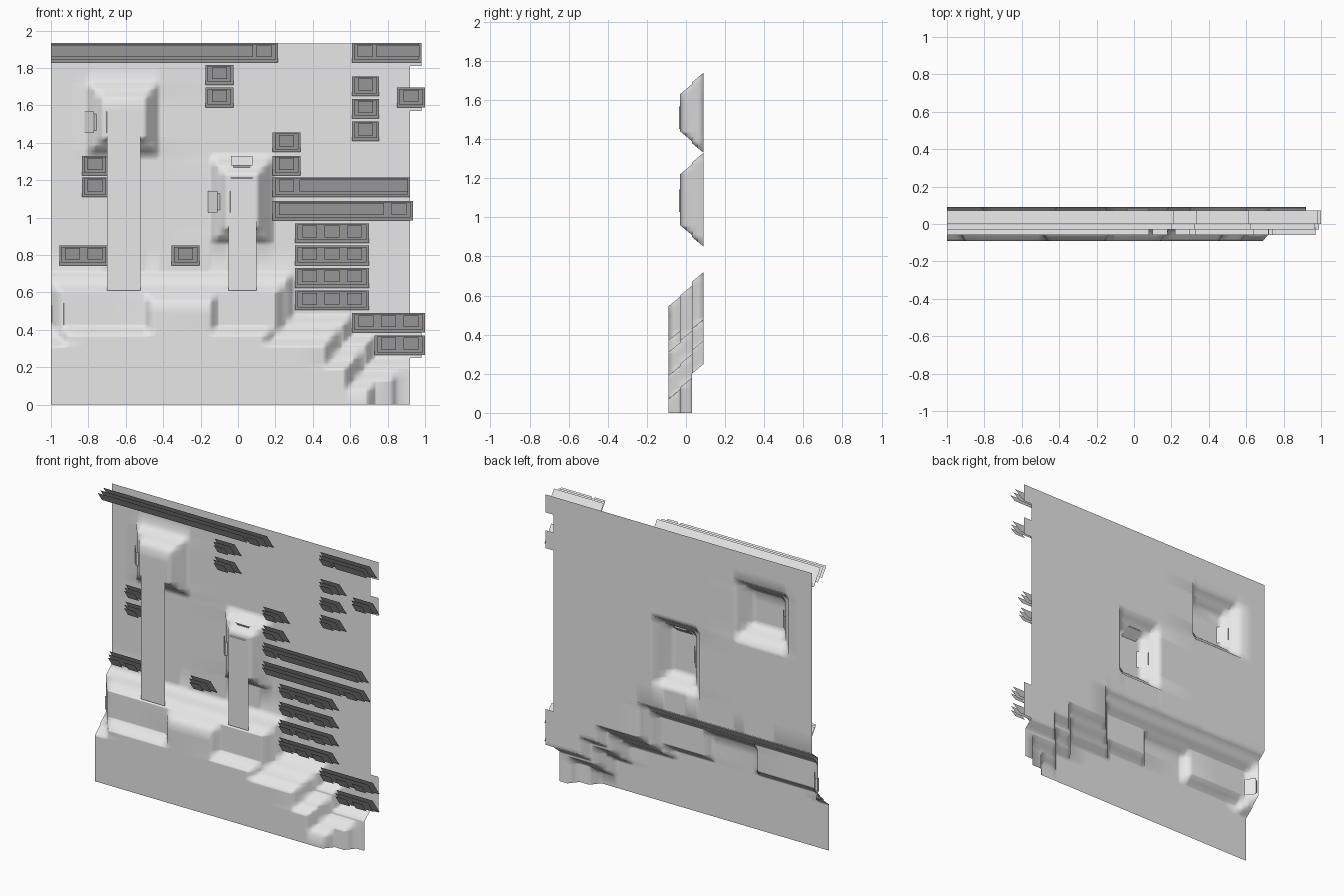
import bpy

cube = bpy.data.objects.get("Cube")
if cube:
    bpy.data.objects.remove(cube)

grey = bpy.data.materials.new("plain grey")
grey.use_nodes = True
grey.diffuse_color = (0.8, 0.8, 0.8, 1)
grey.node_tree.nodes["Principled BSDF"].inputs["Base Color"].default_value = (0.8, 0.8, 0.8, 1)


def make_object(name, verts, faces):
    mesh = bpy.data.meshes.new(name)
    mesh.from_pydata(verts, [], faces)
    mesh.materials.append(grey)
    mesh.update()
    obj = bpy.data.objects.new(name, mesh)
    bpy.context.collection.objects.link(obj)
    return obj


# Relief sheet: each layer is a union of boxes (x0, x1, z0, z1) with sloped rims
FAR = 9
BACK = 0.09
STEP = 0.06
RIM = 0.05


def corner(x1, z1, x0=-FAR):
    return (x0, x1, -FAR, z1)


layers = [
    [corner(.31, .72), corner(.61, .48), corner(.73, .37), corner(FAR, .25),
     (-.82, -.41, 1.33, 1.74), (-.16, .19, .85, 1.33)],
    [corner(.25, .65, -1), corner(.25, .42), corner(.55, .42), corner(.67, .30),
     corner(.86, .18), (-.76, -.46, 1.39, 1.68), (-.10, .14, .91, 1.27)],
    [corner(.19, .42, -.95), corner(.50, .36), corner(.62, .24), corner(.74, .12),
     corner(-.11, .595, -.51)],
]


def depth(x, z):
    y = BACK
    for boxes in layers:
        inside = max(min(x - a, b - x, z - c, d - z) for a, b, c, d in boxes)
        y -= STEP * min(max(inside / RIM, 0), 1)
    return y


tabs = [(.25, .49), (1.57, 1.69), (1.81, 1.93)]
EDGE = .92
xs = {-1, EDGE, .98}
zs = {0, 1.93}
for low, high in tabs:
    zs |= {low, high}
for boxes in layers:
    for a, b, c, d in boxes:
        for inset in (0, RIM / 2, RIM):
            xs |= {round(a + inset, 3), round(b - inset, 3)}
            zs |= {round(c + inset, 3), round(d - inset, 3)}
xs = sorted(x for x in xs if -1 <= x <= .98)
zs = sorted(z for z in zs if 0 <= z <= 1.93)

verts = [(x, depth(x, z), z) for z in zs for x in xs]
faces = []
cols = len(xs)
for j in range(len(zs) - 1):
    for i in range(cols - 1):
        mid_z = (zs[j] + zs[j + 1]) / 2
        if xs[i] >= EDGE and not any(lo < mid_z < hi for lo, hi in tabs):
            continue
        k = j * cols + i
        faces.append((k, k + 1, k + 1 + cols, k + cols))
sheet = make_object("stepped_wall", verts, faces)
bpy.context.view_layer.objects.active = sheet
sheet.select_set(True)
bpy.ops.object.shade_smooth()
sheet.select_set(False)
weighted = sheet.modifiers.new("flat plateaus", 'WEIGHTED_NORMAL')
weighted.weight = 100

# Flat bridges from the raised mounds down to the ledge
for name, x0, x1, top in (("left_bridge", -.70, -.52, 1.45), ("right_bridge", -.05, .10, .98)):
    y = BACK - 2 * STEP - .001
    make_object(name, [(x0, y, .61), (x1, y, .61), (x1, y, top), (x0, y, top)], [(0, 1, 2, 3)])


# Tilted louvre panels, three nested layers leaning forward at the top
def louvre(x0, x1, z0, inner=None):
    verts, faces = [], []

    def panel(a, b, low, high, front):
        n = len(verts)
        back = front + .7 * (high - low)
        verts.extend([(a, back, low), (b, back, low), (b, front, high), (a, front, high)])
        faces.append((n, n + 1, n + 2, n + 3))

    if inner is None:
        count = round((x1 - x0 - .03) / .12)
        start = (x0 + x1) / 2 - .06 * count + .02
        inner = [(start + .12 * i, start + .12 * i + .08) for i in range(count)]
    panel(x0, x1, z0, z0 + .105, 0)
    panel(max(x0 + .012, -1) if x0 > -1 else x0, x1 - .012, z0 + .015, z0 + .099, -.03)
    for a, b in inner:
        panel(a, b, z0 + .03, z0 + .093, -.06)
    make_object("louvre", verts, faces)


louvre(-1, .215, 1.83, [(-1, .08), (.10, .18)])
louvre(.61, .98, 1.83, [(.64, .72), (.74, .97)])
louvre(.185, .92, 1.11, [(.22, .30), (.33, .91)])
louvre(.185, .935, .985, [(.22, .78), (.82, .90)])
groups = [
    (-.175, -.025, (1.71, 1.59)),
    (.61, .755, (1.65, 1.53, 1.41)),
    (.85, 1, (1.59,)),
    (.185, .335, (1.35, 1.225)),
    (.305, .70, (.865, .745, .625, .505)),
    (.61, 1, (.385,)),
    (.73, 1, (.265,)),
    (-.835, -.695, (1.225, 1.11)),
    (-.955, -.695, (.745,)),
    (-.355, -.205, (.745,)),
]
for x0, x1, heights in groups:
    for z0 in heights:
        louvre(x0, x1, z0)


# Small folded ramps climbing the slopes: (distance, depth) pairs and half width
folds = [((0, .08), (.05, .02), .058), ((.05, .02), (.07, .03), .045),
         ((.07, .03), (.12, -.035), .058)]


def ramp(name, x, z, downward=False, parts=folds):
    verts, faces = [], []
    for (t0, y0), (t1, y1), half in parts:
        n = len(verts)
        for t, y, s in ((t0, y0, -half), (t1, y1, -half), (t1, y1, half), (t0, y0, half)):
            verts.append((x + s, y, z - t) if downward else (x + t, y, z + s))
        order = (n, n + 1, n + 2, n + 3)
        faces.append(order)
    make_object(name, verts, faces)


ramp("left_mound_ramp", -.82, 1.51)
ramp("right_mound_side_ramp", -.16, 1.085)
ramp("right_mound_top_ramp", .02, 1.33, downward=True)
ramp("ledge_end_ramp", -1.05, .485, parts=folds[1:])
